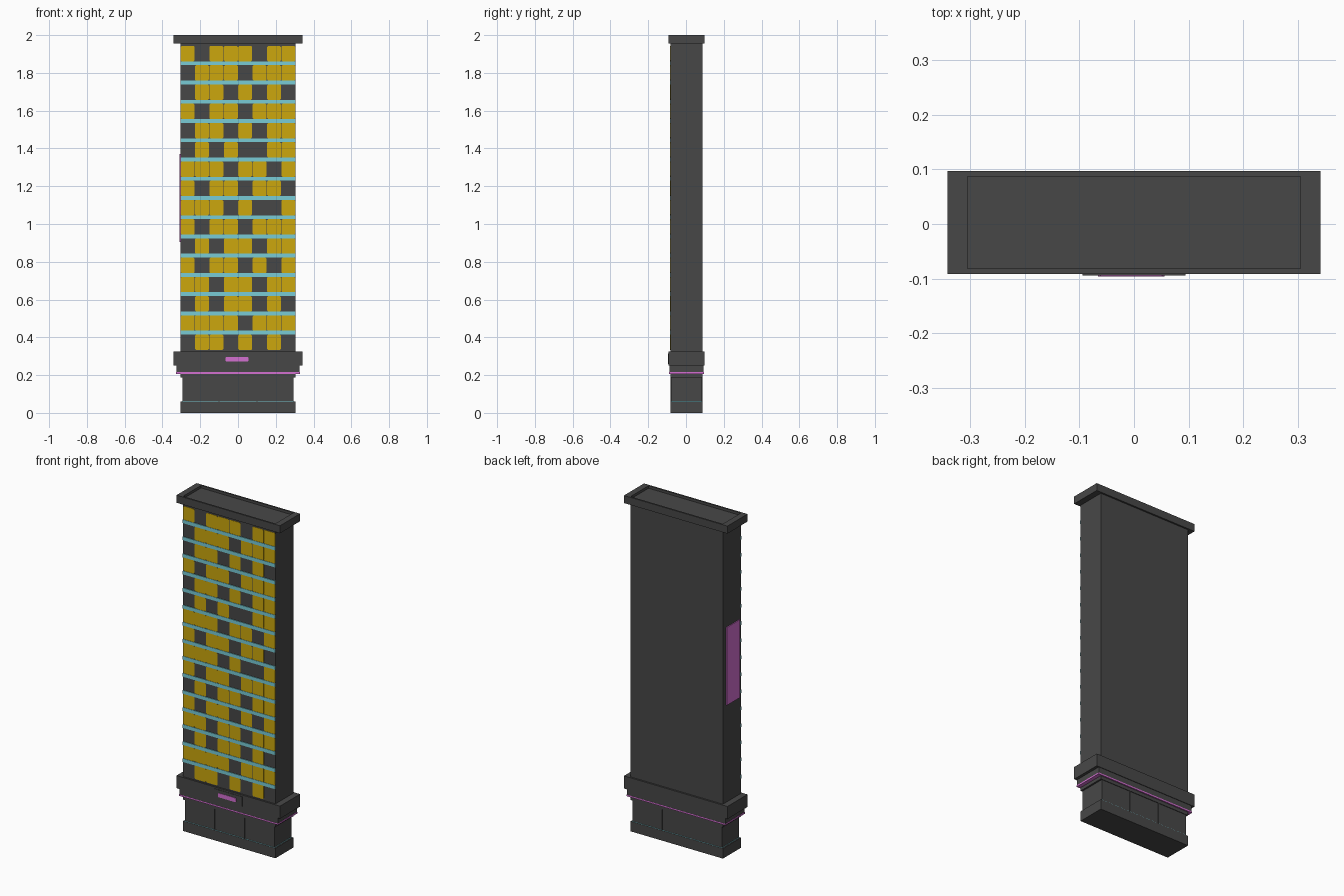
import bpy, bmesh

if "Cube" in bpy.data.objects:
    bpy.data.objects.remove(bpy.data.objects["Cube"])


def material(name, rgb):
    m = bpy.data.materials.new(name)
    lin = [c / 12.92 if c <= 0.04045 else ((c + 0.055) / 1.055) ** 2.4 for c in rgb]
    m.diffuse_color = (*lin, 1)
    m.use_nodes = True
    m.node_tree.nodes["Principled BSDF"].inputs["Base Color"].default_value = m.diffuse_color
    return m


DARK = material("charcoal", (0.28, 0.28, 0.28))
YELLOW = material("window yellow", (0.80, 0.655, 0.05))
CYAN = material("light cyan", (0.47, 0.80, 0.84))
PINK = material("neon pink", (0.83, 0.44, 0.82))

YC = 0.0025          # depth centre of the main body
FRONT = -0.082       # front wall of the tower


def finish(name, bm, mat):
    bmesh.ops.recalc_face_normals(bm, faces=bm.faces)
    me = bpy.data.meshes.new(name)
    bm.to_mesh(me)
    bm.free()
    me.materials.append(mat)
    ob = bpy.data.objects.new(name, me)
    bpy.context.collection.objects.link(ob)
    return ob


def loft(name, rings, mat):
    """Stack of rectangles (half x, half y, z) joined into a closed solid."""
    bm = bmesh.new()
    loops = [[bm.verts.new((sx * hx, YC + sy * hy, z))
              for sx, sy in ((-1, -1), (1, -1), (1, 1), (-1, 1))] for hx, hy, z in rings]
    for a, b in zip(loops, loops[1:]):
        for i in range(4):
            j = (i + 1) % 4
            bm.faces.new((a[i], a[j], b[j], b[i]))
    bm.faces.new(loops[0])
    bm.faces.new(loops[-1])
    return finish(name, bm, mat)


def add_box(bm, x0, x1, y0, y1, z0, z1, chamfer=0):
    vs = bmesh.ops.create_cube(bm, size=1)["verts"]
    for v in vs:
        v.co = (x0 if v.co.x < 0 else x1, y0 if v.co.y < 0 else y1, z0 if v.co.z < 0 else z1)
    if chamfer:
        edges = {e for v in vs for e in v.link_edges
                 if abs(e.verts[0].co.y - e.verts[1].co.y) > 1e-5}
        bmesh.ops.bevel(bm, geom=list(edges), offset=chamfer, segments=1, affect="EDGES")


def boxes(name, mat, items):
    bm = bmesh.new()
    for it in items:
        add_box(bm, *it)
    return finish(name, bm, mat)


# Ground floor with recessed wall, and stepped podium above it
loft("ground_floor", [(0.305, 0.0845, 0), (0.305, 0.0845, 0.06), (0.295, 0.081, 0.06),
                      (0.295, 0.081, 0.187), (0.305, 0.0845, 0.187), (0.305, 0.0845, 0.21)], DARK)
loft("podium", [(0.325, 0.091, 0.214), (0.325, 0.091, 0.25),
                (0.342, 0.0945, 0.25), (0.342, 0.0945, 0.325)], DARK)
loft("podium_neon_strip", [(0.327, 0.092, 0.207), (0.327, 0.092, 0.216)], PINK)
loft("wall_trim", [(0.297, 0.083, 0.060), (0.297, 0.083, 0.062)], CYAN)

# Thin uprights on the recessed ground floor walls
boxes("shop_uprights", DARK,
      [(x - 0.002, x + 0.002, YC + s * 0.083 - 0.002, YC + s * 0.083 + 0.001, 0.06, 0.187)
       for x in (-0.1, 0.1) for s in (-1, 1)])

# Tower and roof cap with a sunken top
loft("tower", [(0.305, 0.0845, 0.32), (0.305, 0.0845, 1.96)], DARK)
loft("roof_cap", [(0.342, 0.0945, 1.955), (0.342, 0.0945, 2.0),
                  (0.305, 0.0845, 2.0), (0.305, 0.0845, 1.985)], DARK)

# Lit windows: columns listed per row (top to bottom) stay dark
UNLIT = ["15", "04", "0357", "14", "035", "0245", "36", "147",
         "356", "14", "025", "146", "25", "0257", "4", "0357"]
COL, PITCH, TOP_BAND = 0.61 / 8, 0.1019, 1.851
lit = []
for r, dark in enumerate(UNLIT):
    zc = TOP_BAND + PITCH * (0.5 - r)
    for c in range(8):
        if str(c) not in dark:
            x = -0.305 + c * COL
            lit.append((x + 0.001, x + COL - 0.001, FRONT - 0.002, FRONT + 0.001,
                        zc - 0.041, zc + 0.041, 0.006))
boxes("lit_windows", YELLOW, lit)

# Floor bands between the window rows
boxes("floor_bands", CYAN,
      [(-0.305, 0.305, FRONT - 0.004, FRONT + 0.001,
        TOP_BAND - PITCH * r - 0.0105, TOP_BAND - PITCH * r + 0.0105) for r in range(15)])

# Entrance sign board with a glowing plate
boxes("sign_board", DARK, [(-0.094, 0.094, -0.0945, -0.091, 0.258, 0.315)])
boxes("sign_plate", PINK, [(-0.066, 0.056, -0.0965, -0.094, 0.272, 0.297, 0.005)])

# Tall billboard on the left side
boxes("side_billboard", PINK, [(-0.31, -0.304, -0.066, 0.056, 0.905, 1.37)])
